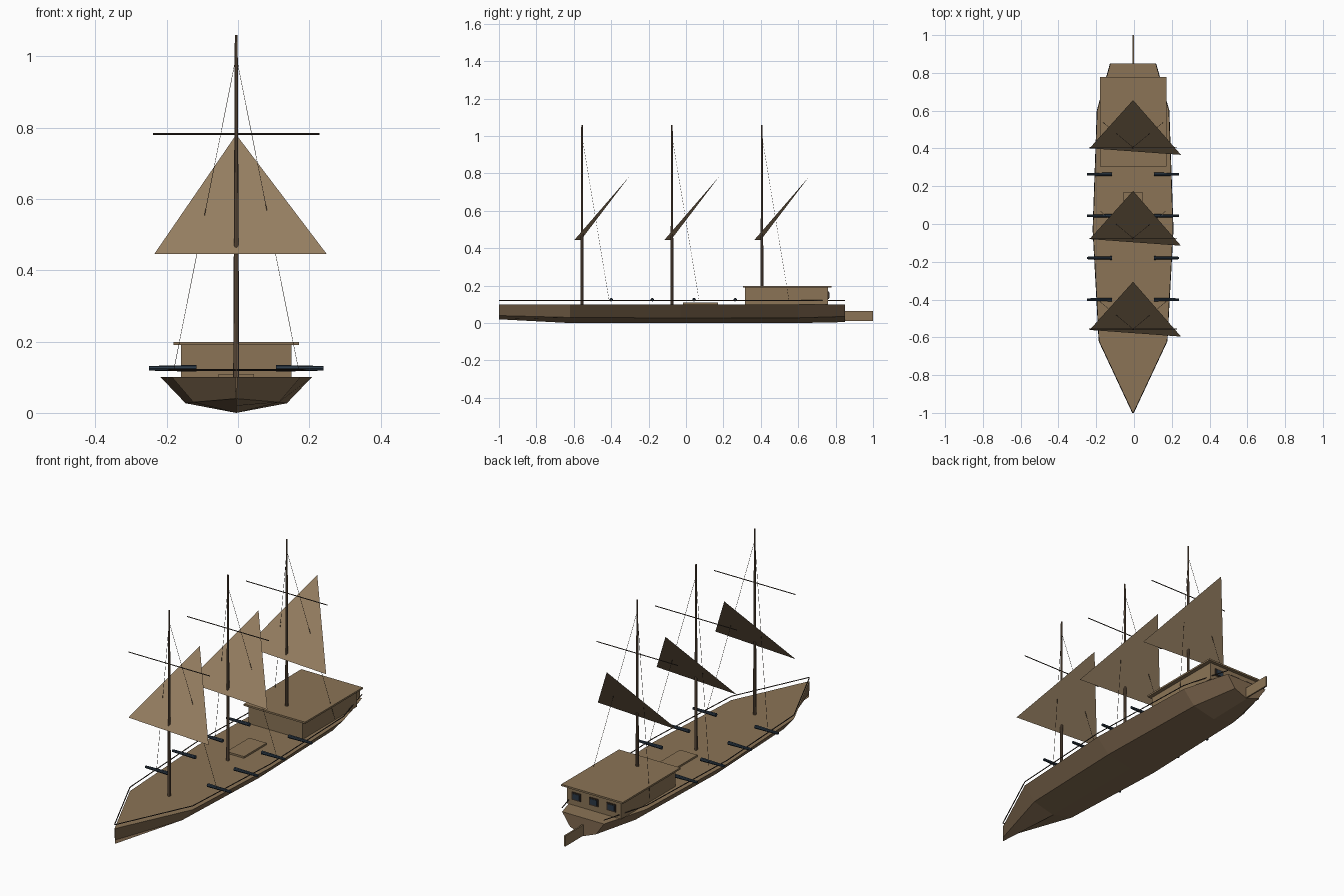
import bpy, bmesh, math
from mathutils import Vector

if "Cube" in bpy.data.objects:
    bpy.data.objects.remove(bpy.data.objects["Cube"])

CX = -0.005          # centreline of the ship
DECK = 0.10
MASTS = (-0.556, -0.075, 0.406)


def material(name, r, g, b):
    m = bpy.data.materials.new(name)
    lin = [((c / 255 + 0.055) / 1.055) ** 2.4 for c in (r, g, b)]
    m.diffuse_color = (*lin, 1)
    m.use_nodes = True
    m.node_tree.nodes["Principled BSDF"].inputs["Base Color"].default_value = m.diffuse_color
    return m


WOOD = material("plank_brown", 139, 116, 86)
HULL = material("hull_brown", 129, 106, 80)
SAIL = material("canvas_tan", 149, 126, 97)
MAST = material("mast_brown", 107, 87, 69)
DARK = material("rope_dark", 58, 48, 40)
IRON = material("iron_blue", 44, 57, 70)


def finish(name, bm, mat, recalc=True):
    if recalc:
        bmesh.ops.recalc_face_normals(bm, faces=bm.faces[:])
    me = bpy.data.meshes.new(name)
    bm.to_mesh(me)
    bm.free()
    me.materials.append(mat)
    ob = bpy.data.objects.new(name, me)
    bpy.context.collection.objects.link(ob)
    return ob


def box(name, x, y, z, mat):
    """Box from (min, max) ranges, x measured from the centreline."""
    bm = bmesh.new()
    bmesh.ops.create_cube(bm, size=1)
    for v in bm.verts:
        v.co = [r[0] + (c + 0.5) * (r[1] - r[0]) for c, r in zip(v.co, (x, y, z))]
        v.co.x += CX
    return finish(name, bm, mat)


def rod(name, a, b, r1, r2, mat, sides=8):
    """Tapered rod from a to b."""
    a, b = Vector(a), Vector(b)
    bm = bmesh.new()
    bmesh.ops.create_cone(bm, cap_ends=True, segments=sides, radius1=r1,
                          radius2=r2, depth=(b - a).length)
    rot = (b - a).to_track_quat('Z', 'Y')
    for v in bm.verts:
        v.co = rot @ v.co + (a + b) / 2
        v.co.x += CX
    return finish(name, bm, mat)


# Hull: lofted stations (y, deck half width, chine half width, chine z, keel z)
STATIONS = [(-1.0, 0.002, 0.001, 0.04, 0.02), (-0.62, 0.18, 0.12, 0.03, 0.0),
            (-0.03, 0.212, 0.142, 0.027, 0.0), (0.6, 0.19, 0.125, 0.028, 0.0),
            (0.85, 0.12, 0.075, 0.035, 0.005)]
bm = bmesh.new()
rings = []
for y, d, c, cz, kz in STATIONS:
    pts = [(-d, DECK), (-c, cz), (0, kz), (c, cz), (d, DECK)]
    rings.append([bm.verts.new((CX + x, y, z)) for x, z in pts])
for a, b in zip(rings, rings[1:]):
    for i in range(5):
        j = (i + 1) % 5
        bm.faces.new((a[i], a[j], b[j], b[i]))
bm.faces.new(rings[0])
bm.faces.new(rings[-1])
hull = finish("hull", bm, HULL)
hull.data.materials.append(WOOD)
for p in hull.data.polygons:          # deck planks
    if p.normal.z > 0.9:
        p.material_index = 1

# Thin rail above the deck edge
for s in (-1, 1):
    for a, b in zip(STATIONS, STATIONS[1:]):
        rod("rail", (s * a[1], a[0], 0.12), (s * b[1], b[0], 0.12),
            0.0025, 0.0025, DARK, 6)

# Stern cabin, roof, hatch and rudder
box("cabin", (-0.155, 0.155), (0.315, 0.76), (DECK, 0.19), WOOD)
box("cabin_roof", (-0.176, 0.176), (0.305, 0.777), (0.19, 0.199), WOOD)
box("hatch", (-0.05, 0.05), (-0.015, 0.17), (DECK, 0.109), WOOD)
box("rudder", (-0.004, 0.004), (0.845, 1.0), (0.01, 0.065), WOOD)

# Cabin stern windows
for x in (-0.1, 0, 0.1):
    box("window_frame", (x - 0.025, x + 0.025), (0.759, 0.764), (0.128, 0.168), DARK)
    box("window_pane", (x - 0.019, x + 0.019), (0.763, 0.766), (0.134, 0.162), IRON)

# Masts with yard, shrouds and leaning triangular sail
for y in MASTS:
    rod("mast", (0, y, DECK), (0, y, 1.06), 0.0085, 0.004, MAST)
    rod("yard", (-0.233, y, 0.782), (0.233, y, 0.782), 0.0025, 0.0025, DARK, 6)
    for s in (-1, 1):
        rod("shroud", (0, y, 1.0), (s * 0.175, y + 0.145, 0.12), 0.0008, 0.0008, DARK, 4)
    bm = bmesh.new()
    bm.faces.new([bm.verts.new(p) for p in (
        (-0.235, y - 0.005, 0.445), (0.249, y - 0.04, 0.445), (CX, y + 0.25, 0.78))])
    finish("sail", bm, SAIL, recalc=False)

# Cannons on both sides
for y in (-0.40, -0.18, 0.043, 0.263):
    for s in (-1, 1):
        rod("cannon", (s * 0.112, y, 0.125), (s * 0.244, y, 0.125), 0.0095, 0.0065, IRON)
